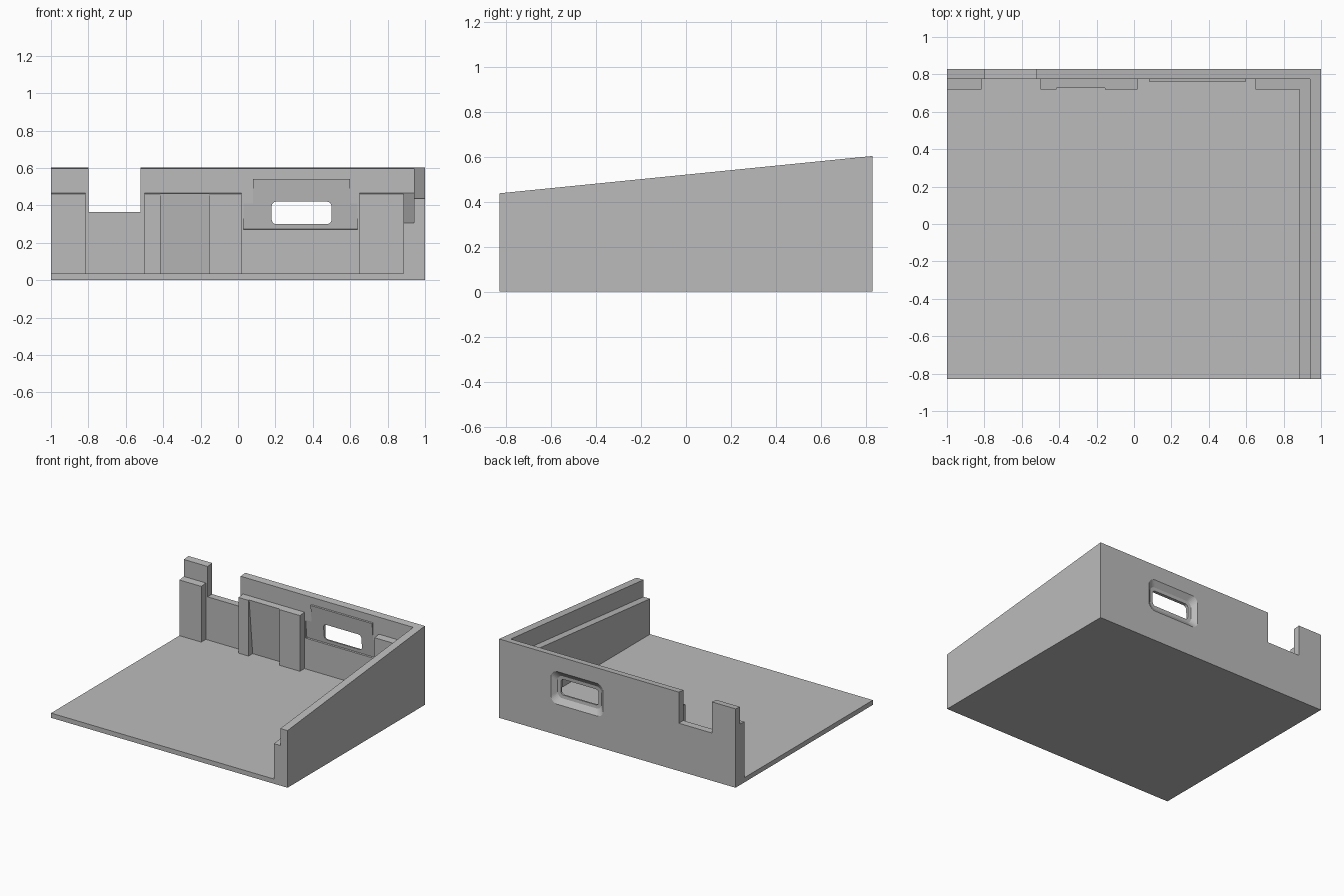
import bpy
import bmesh
import math

cube = bpy.data.objects.get("Cube")
if cube:
    bpy.data.objects.remove(cube, do_unlink=True)

grey = bpy.data.materials.new("plain grey")
grey.use_nodes = True
grey.diffuse_color = (0.5, 0.5, 0.5, 1)
grey.node_tree.nodes["Principled BSDF"].inputs["Base Color"].default_value = (0.5, 0.5, 0.5, 1)

FRONT, BACK, INNER, PAD = -0.83, 0.83, 0.775, 0.72
FLOOR, SLOPE = 0.036, 0.1


def rim(y):
    return 0.52 + SLOPE * y


def ledge(y):
    return 0.39 + SLOPE * y


def panel_y(z):
    """Face of the port panel, which leans forward at the top."""
    return INNER + SLOPE * (0.41 - z)


def finish(name, bm):
    bmesh.ops.recalc_face_normals(bm, faces=bm.faces)
    mesh = bpy.data.meshes.new(name)
    bm.to_mesh(mesh)
    bm.free()
    mesh.materials.append(grey)
    ob = bpy.data.objects.new(name, mesh)
    bpy.context.collection.objects.link(ob)
    return ob


def prism(name, x0, x1, profile):
    """Extrude a (y, z) profile from x0 to x1."""
    bm = bmesh.new()
    face = bm.faces.new([bm.verts.new((x0, y, z)) for y, z in profile])
    out = bmesh.ops.extrude_face_region(bm, geom=[face])
    for v in out["geom"]:
        if isinstance(v, bmesh.types.BMVert):
            v.co.x = x1
    return finish(name, bm)


def sloped(name, x0, x1, y0, y1, z0, top):
    return prism(name, x0, x1, [(y0, z0), (y1, z0), (y1, top(y1)), (y0, top(y0))])


def rounded_ring(bm, y, width, height, radius, cx=0.34, cz=0.36, steps=6):
    ring = []
    for corner, (sx, sz) in enumerate([(1, 1), (-1, 1), (-1, -1), (1, -1)]):
        for i in range(steps + 1):
            a = math.pi / 2 * (corner + i / steps)
            ring.append(bm.verts.new((cx + sx * (width / 2 - radius) + radius * math.cos(a), y,
                                      cz + sz * (height / 2 - radius) + radius * math.sin(a))))
    return ring


def port_cutter():
    bm = bmesh.new()
    rings = [rounded_ring(bm, *r) for r in (
        (0.85, 0.44, 0.25, 0.05), (BACK, 0.44, 0.25, 0.05),
        (0.80, 0.37, 0.17, 0.04), (0.798, 0.32, 0.12, 0.025),
        (0.70, 0.32, 0.12, 0.025))]
    n = len(rings[0])
    for a, b in zip(rings, rings[1:]):
        for i in range(n):
            bm.faces.new((a[i], a[(i + 1) % n], b[(i + 1) % n], b[i]))
    bm.faces.new(rings[0])
    bm.faces.new(rings[-1])
    return finish("port_cutter", bm)


def cut(ob, cutter):
    mod = ob.modifiers.new("cut", "BOOLEAN")
    mod.operation = "DIFFERENCE"
    mod.solver = "EXACT"
    mod.object = cutter
    bpy.context.view_layer.update()
    bpy.context.view_layer.objects.active = ob
    bpy.ops.object.modifier_apply(modifier=mod.name)


# Floor, side wall and the stepped ledge inside it
sloped("floor_plate", -1, 0.885, FRONT, INNER, 0, lambda y: FLOOR)
sloped("left_wall", 0.94, 1, FRONT, BACK, 0, rim)
sloped("left_ledge", 0.885, 0.94, FRONT, INNER, 0, ledge)

# Back wall with notch, leaning port panel and port opening
wall = sloped("back_wall", -1, 0.94, INNER, BACK, 0, rim)
panel = prism("port_panel", 0.08, 0.6, [
    (panel_y(0.54), 0.54), (INNER, 0.41), (INNER, 0.5415)])
notch = sloped("notch_cutter", -0.8, -0.52, 0.7, 0.9, 0.365, lambda y: 0.8)
recess = prism("recess_cutter", 0.03, 0.64, [
    (0.74, 0.268), (panel_y(0.273), 0.273), (INNER, 0.41), (0.74, 0.41)])
port = port_cutter()
for cutter in (notch, recess, port):
    cut(wall, cutter)
cut(panel, port)
for cutter in (notch, recess, port):
    bpy.data.objects.remove(cutter, do_unlink=True)

# Support ribs along the back wall
for name, x0, x1 in (("right_rib", -1, -0.815), ("middle_rib_right", -0.5, -0.415),
                     ("middle_rib_left", -0.155, 0.02), ("left_rib", 0.65, 0.885)):
    sloped(name, x0, x1, PAD, INNER, FLOOR, ledge)

# Leaning web between the two middle ribs
prism("middle_web", -0.415, -0.155, [
    (0.77, FLOOR), (INNER, FLOOR), (INNER, ledge(INNER)), (0.727, ledge(0.727))])
